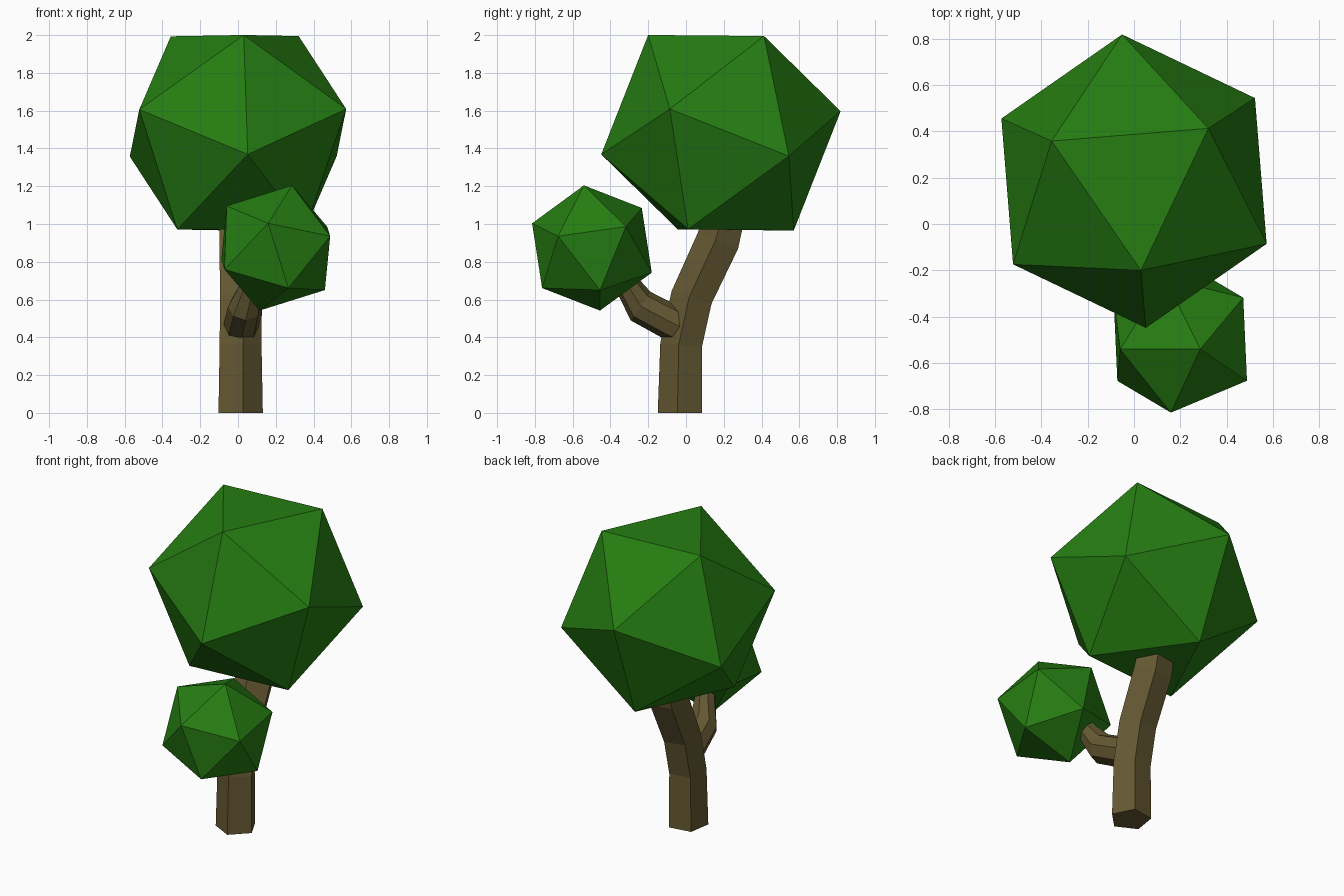
import bpy, bmesh
from math import radians, cos, sin, tau
from mathutils import Matrix, Vector

default = bpy.data.objects.get("Cube")
if default:
    bpy.data.objects.remove(default)


def make_material(name, rgb):
    mat = bpy.data.materials.new(name)
    mat.use_nodes = True
    colour = (*rgb, 1)
    mat.diffuse_color = colour
    mat.node_tree.nodes["Principled BSDF"].inputs["Base Color"].default_value = colour
    return mat


leaf_green = make_material("leaf green", (0.019, 0.205, 0.006))
bark_brown = make_material("bark brown", (0.130, 0.100, 0.033))


def add_object(name, bm, mat):
    bmesh.ops.recalc_face_normals(bm, faces=bm.faces)
    mesh = bpy.data.meshes.new(name)
    bm.to_mesh(mesh)
    bm.free()
    mesh.materials.append(mat)
    obj = bpy.data.objects.new(name, mesh)
    bpy.context.collection.objects.link(obj)
    return obj


def foliage(name, centre, radius, corner, neighbour):
    """Icosahedron turned so two adjacent corners point along the given directions."""
    z = Vector(corner).normalized()
    y = z.cross(Vector(neighbour)).normalized()
    x = y.cross(z)
    turn = Matrix((x, y, z)).transposed().to_4x4()
    bm = bmesh.new()
    bmesh.ops.create_icosphere(bm, subdivisions=1, radius=radius,
                               matrix=Matrix.Translation(centre) @ turn)
    add_object(name, bm, leaf_green)


def limb(name, sides, start, rings):
    """Faceted limb through rings of (centre, radius, forward tilt in degrees)."""
    bm = bmesh.new()
    loops = []
    for centre, radius, tilt in rings:
        place = Matrix.Translation(centre) @ Matrix.Rotation(radians(tilt), 4, 'X')
        angles = [radians(start) + tau * i / sides for i in range(sides)]
        loops.append([bm.verts.new(place @ Vector((radius * cos(a), radius * sin(a), 0)))
                      for a in angles])
    for low, high in zip(loops, loops[1:]):
        for i in range(sides):
            j = (i + 1) % sides
            bm.faces.new((low[i], low[j], high[j], high[i]))
    bm.faces.new(loops[0][::-1])
    bm.faces.new(loops[-1])
    add_object(name, bm, bark_brown)


# Five-sided trunk leaning backwards into the crown
limb("trunk", 5, -81, [
    ((0.008, -0.026, 0), 0.125, 0),
    ((0.008, -0.02, 0.36), 0.118, -5),
    ((0.01, 0.035, 0.61), 0.118, -18),
    ((0.01, 0.175, 0.91), 0.122, -22),
    ((0.01, 0.23, 1.12), 0.11, -15),
])

# Eight-sided side branch curving forward and up
limb("side_branch", 8, -90, [
    ((0.015, 0.0, 0.44), 0.09, 65),
    ((0.02, -0.08, 0.48), 0.095, 65),
    ((0.04, -0.24, 0.565), 0.092, 55),
    ((0.08, -0.315, 0.685), 0.066, 30),
    ((0.12, -0.38, 0.80), 0.055, 30),
])

# Leaf masses
foliage("large_crown", (0, 0.185, 1.483), 0.646,
        (0.03, -0.385, 0.517), (0.32, 0.23, 0.507))
foliage("small_crown", (0.2, -0.498, 0.873), 0.345,
        (0.085, -0.042, 0.327), (0.285, -0.177, 0.07))
